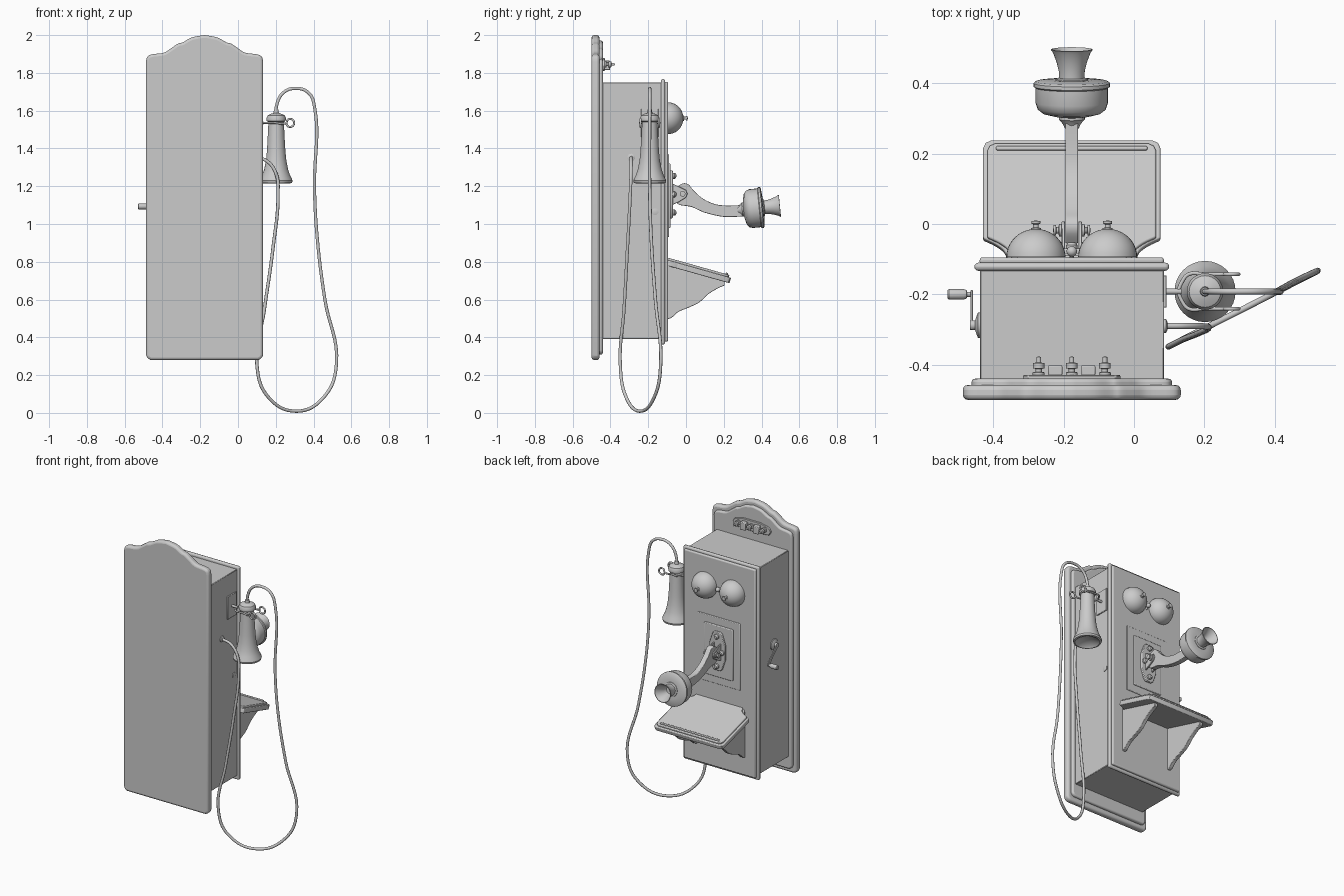
import bpy, bmesh, math
from mathutils import Vector, Matrix

CX = -0.177  # centre line of the cabinet
AX = {'xz': lambda a, b, t: (a, t, b), 'yz': lambda a, b, t: (t, a, b), 'xy': lambda a, b, t: (a, b, t)}


def finish(name, bm, bevel=0.0, seg=3, angle=35):
    bmesh.ops.remove_doubles(bm, verts=bm.verts, dist=1e-5)
    bmesh.ops.recalc_face_normals(bm, faces=bm.faces)
    me = bpy.data.meshes.new(name)
    bm.to_mesh(me)
    bm.free()
    ob = bpy.data.objects.new(name, me)
    bpy.context.collection.objects.link(ob)
    if bevel:
        m = ob.modifiers.new("bevel", 'BEVEL')
        m.width, m.segments, m.limit_method, m.angle_limit = bevel, seg, 'ANGLE', math.radians(40)
    bpy.ops.object.select_all(action='DESELECT')
    ob.select_set(True)
    bpy.context.view_layer.objects.active = ob
    bpy.ops.object.shade_smooth_by_angle(angle=math.radians(angle))
    return ob


def prism(name, pts, plane, lo, hi, bevel=0.0, seg=3):
    bm = bmesh.new()
    a, b = [[bm.verts.new(AX[plane](p[0], p[1], t)) for p in pts] for t in (lo, hi)]
    bm.faces.new(a)
    bm.faces.new(b)
    for i in range(len(pts)):
        j = (i + 1) % len(pts)
        bm.faces.new((a[i], a[j], b[j], b[i]))
    return finish(name, bm, bevel, seg)


def box(name, x, y, z, bevel=0.0, seg=3):
    return prism(name, [(x[0], z[0]), (x[1], z[0]), (x[1], z[1]), (x[0], z[1])], 'xz', y[0], y[1], bevel, seg)


def lathe(name, prof, origin, axis, n=32):
    bm = bmesh.new()
    m = Matrix.Translation(origin) @ Vector(axis).to_track_quat('Z', 'Y').to_matrix().to_4x4()
    rings = [[bm.verts.new(m @ Vector((r * math.cos(2 * math.pi * k / n), r * math.sin(2 * math.pi * k / n), h)))
              for k in range(n)] for r, h in prof]
    for p, q in zip(rings, rings[1:]):
        for k in range(n):
            bm.faces.new((p[k], p[(k + 1) % n], q[(k + 1) % n], q[k]))
    bmesh.ops.dissolve_degenerate(bm, dist=1e-5, edges=bm.edges)
    return finish(name, bm)


def rod(name, a, b, r, n=20):
    d = Vector(b) - Vector(a)
    return lathe(name, [(0, 0), (r, 0), (r, d.length), (0, d.length)], a, d, n)


def tube(name, pts, r, res=8):
    cu = bpy.data.curves.new(name, 'CURVE')
    cu.dimensions, cu.bevel_depth, cu.bevel_resolution = '3D', r, 3
    cu.resolution_u, cu.use_fill_caps = res, True
    s = cu.splines.new('BEZIER')
    s.bezier_points.add(len(pts) - 1)
    for bp, p in zip(s.bezier_points, pts):
        bp.co = p
        bp.handle_left_type = bp.handle_right_type = 'AUTO'
    ob = bpy.data.objects.new(name, cu)
    bpy.context.collection.objects.link(ob)
    bpy.ops.object.select_all(action='DESELECT')
    ob.select_set(True)
    bpy.context.view_layer.objects.active = ob
    bpy.ops.object.convert(target='MESH')
    return ob


def smooth(pts, n=5):
    v = [Vector(p) for p in pts]
    v = [v[0]] + v + [v[-1]]
    out = []
    for p0, p1, p2, p3 in zip(v, v[1:], v[2:], v[3:]):
        for k in range(n):
            t = k / n
            out.append(0.5 * (2 * p1 + (p2 - p0) * t + (2 * p0 - 5 * p1 + 4 * p2 - p3) * t * t
                              + (3 * p1 - p0 - 3 * p2 + p3) * t ** 3))
    return out + [v[-1]]


# backboard: scalloped crest, stepped in two layers
half = smooth([(0.31, 1.86), (0.303, 1.885), (0.28, 1.898), (0.215, 1.907), (0.175, 1.932), (0.14, 1.955),
               (0.115, 1.962), (0.066, 1.988), (0, 2.0)], 4)
half = [Vector((0.285, 0.28)), Vector((0.303, 0.288)), Vector((0.31, 0.306))] + half
outline = [(CX + p.x, p.y) for p in half] + [(CX - p.x, p.y) for p in half[-2::-1]]
prism("backboard", outline, 'xz', -0.5, -0.458, 0.014)
inner = [(CX + (x - CX) * 0.92, 1.14 + (z - 1.14) * 0.966) for x, z in outline]
prism("backboard_raised_layer", inner, 'xz', -0.47, -0.44, 0.01)

# cabinet and door
box("cabinet", (-0.438, 0.086), (-0.45, -0.125), (0.39, 1.75), 0.003, 1)
box("door", (CX - 0.277, CX + 0.277), (-0.133, -0.11), (0.362, 1.768), 0.011)
box("door_raised_layer", (CX - 0.262, CX + 0.262), (-0.115, -0.095), (0.378, 1.752), 0.008)

# bells with centre knobs, and the clapper between them
dome = [(0.084 * math.cos(t * math.pi / 20), 0.08 * math.sin(t * math.pi / 20)) for t in range(11)]
for side, s in (("left", -1), ("right", 1)):
    o = (CX + s * 0.102, -0.094, 1.56)
    lathe(f"bell_{side}", [(0, 0)] + dome, o, (0, 1, 0))
    lathe(f"bell_knob_{side}", [(0.014, 0.075), (0.014, 0.082), (0.008, 0.084), (0.008, 0.093), (0.013, 0.095),
                                (0.013, 0.102), (0, 0.104)], o, (0, 1, 0), 16)
rod("clapper_rod", (CX, -0.1, 1.54), (CX, -0.075, 1.56), 0.006)
lathe("clapper", [(0.015 * math.sin(t * math.pi / 8), -0.015 * math.cos(t * math.pi / 8)) for t in range(9)],
      (CX, -0.078, 1.56), (0, 0, 1), 16)

# stepped wooden panel behind the transmitter
box("transmitter_panel", (CX - 0.155, CX + 0.155), (-0.1, -0.09), (0.93, 1.37), 0.004, 2)
box("transmitter_panel_inner", (CX - 0.105, CX + 0.105), (-0.095, -0.082), (0.98, 1.32), 0.005, 2)

# metal mount, cheeks, bolts
mount = [(0.022, -0.127), (0.034, -0.115), (0.056, -0.05), (0.056, 0.05), (0.034, 0.115), (0.022, 0.127)]
prism("mount_plate", [(CX + x, 1.157 + z) for x, z in mount] + [(CX - x, 1.157 + z) for x, z in mount[::-1]],
      'xz', -0.09, -0.07, 0.004, 2)
for i, (dx, z) in enumerate(((0, 1.255), (0, 1.06), (-0.038, 1.157), (0.038, 1.157))):
    lathe(f"mount_bolt_{i}", [(0.016, 0), (0.016, 0.012), (0.01, 0.02), (0, 0.021)], (CX + dx, -0.072, z), (0, 1, 0), 12)
cheek = [(-0.075, 1.1), (-0.04, 1.115), (0.0, 1.14), (0.008, 1.16), (0.0, 1.18), (-0.04, 1.2), (-0.075, 1.215)]
for i, s in enumerate((-1, 1)):
    x = CX + s * 0.024
    prism(f"mount_cheek_{i}", cheek, 'yz', x - 0.005, x + 0.005, 0.002, 1)
    lathe(f"pivot_nut_{i}", [(0.018, 0), (0.018, 0.008), (0.009, 0.01), (0.009, 0.016), (0.015, 0.017),
                             (0.015, 0.024), (0, 0.025)], (CX + s * 0.028, -0.018, 1.16), (s, 0, 0), 16)

# curved arm
arm = smooth([(-0.055, 1.19), (-0.02, 1.214), (0.012, 1.21), (0.045, 1.172), (0.1, 1.128), (0.18, 1.1), (0.3, 1.1)]) \
    + smooth([(0.3, 1.04), (0.2, 1.038), (0.1, 1.06), (0.03, 1.09), (-0.03, 1.1), (-0.055, 1.115)])
prism("arm", arm, 'yz', CX - 0.018, CX + 0.018, 0.009)

# transmitter shell and mouthpiece, tilted slightly up
o, ax = (CX, 0.36, 1.083), (0, 1, 0.1)
lathe("transmitter", [(0, -0.09), (0.02, -0.088), (0.026, -0.075), (0.037, -0.063), (0.037, -0.056), (0.05, -0.054),
                      (0.082, -0.046), (0.097, -0.034), (0.103, -0.015), (0.103, 0.027), (0.109, 0.031),
                      (0.109, 0.041), (0.102, 0.046), (0.06, 0.05), (0, 0.05)], o, ax)
lathe("mouthpiece", [(0.048, 0.045), (0.046, 0.053), (0.036, 0.056), (0.037, 0.075), (0.043, 0.1), (0.053, 0.127),
                     (0.06, 0.137), (0.056, 0.138), (0.045, 0.12), (0.03, 0.085), (0.025, 0.06), (0, 0.058)], o, ax)

# sloping writing shelf: moulded rim, top and pencil stop
tilt = Matrix.Translation((CX, -0.097, 0.822)) @ Matrix.Rotation(math.radians(-15.7), 4, 'X')


def shelf(name, w, l, lo, hi, bevel):
    h = smooth([(w - 0.07, 0), (w - 0.06, 0.025), (w - 0.035, 0.045), (w, 0.062)], 4) + \
        [(w, l - 0.022), (w - 0.007, l - 0.007), (w - 0.022, l)]
    prism(name, list(h) + [(-p[0], p[1]) for p in h[::-1]], 'xy', lo, hi, bevel).matrix_world = tilt


shelf("shelf_rim", 0.252, 0.352, -0.042, -0.012, 0.011)
shelf("shelf_top", 0.24, 0.34, -0.02, 0.0, 0.006)
box("pencil_stop", (-0.215, 0.215), (0.318, 0.33), (-0.005, 0.008), 0.004, 2).matrix_world = tilt
bracket = [(-0.1, 0.79), (0.205, 0.703)] + smooth([(0.205, 0.675), (0.17, 0.66), (0.12, 0.63), (0.07, 0.585),
                                                   (0.02, 0.56), (-0.04, 0.535), (-0.075, 0.505), (-0.1, 0.495)])
for i, s in enumerate((-1, 1)):
    x = CX + s * 0.175
    prism(f"shelf_bracket_{i}", bracket, 'yz', x - 0.012, x + 0.012, 0.003, 2)

# wire terminals on the backboard crest
base = [(0.14, 0), (0.125, 0.025), (0.06, 0.04), (-0.06, 0.04), (-0.125, 0.025),
        (-0.14, 0), (-0.125, -0.025), (-0.06, -0.03), (0.06, -0.03), (0.125, -0.025)]
prism("terminal_base", [(CX + x, 1.84 + z) for x, z in base], 'xz', -0.442, -0.43, 0.003, 1)
for i in range(-1, 2):
    lathe(f"terminal_{i + 1}", [(0.017, 0), (0.017, 0.01), (0.009, 0.011), (0.009, 0.02), (0.016, 0.021), (0.016, 0.036),
                                (0.007, 0.038), (0.007, 0.054), (0, 0.055)], (CX + i * 0.094, -0.432, 1.845), (0, 1, 0), 12)
for i, s in enumerate((-1, 1)):
    box(f"terminal_block_{i}", (CX + s * 0.047 - 0.02, CX + s * 0.047 + 0.02), (-0.432, -0.402), (1.815, 1.865), 0.004, 2)

# crank on the left side
lathe("crank_hub", [(0, 0), (0.036, 0), (0.036, 0.008), (0.02, 0.014), (0.014, 0.016), (0.014, 0.03), (0, 0.031)],
      (-0.436, -0.288, 1.19), (-1, 0, 0), 24)
crank = smooth([(-0.3, 1.2), (-0.282, 1.2), (-0.245, 1.16), (-0.215, 1.13), (-0.188, 1.098), (-0.195, 1.083)], 3) \
    + smooth([(-0.21, 1.085), (-0.23, 1.115), (-0.262, 1.145), (-0.298, 1.178)], 3)
prism("crank_arm", crank, 'yz', -0.465, -0.458, 0.002, 1)
lathe("crank_handle", [(0.007, 0), (0.007, 0.015), (0.012, 0.016), (0.015, 0.025), (0.015, 0.066), (0.012, 0.07), (0, 0.07)],
      (-0.46, -0.2, 1.093), (-1, 0, 0), 20)

# lock and switch-hook plate on the right side
lathe("lock", [(0.018, 0), (0.018, 0.005), (0.01, 0.007), (0, 0.007)], (0.085, -0.164, 1.065), (1, 0, 0), 20)
box("hook_plate", (0.084, 0.093), (-0.238, -0.146), (1.46, 1.61), 0.002, 1)

# forked hook with curled ends
rod("hook_stem", (0.085, -0.192, 1.535), (0.135, -0.192, 1.535), 0.008)
for i, y in enumerate((-0.143, -0.241)):
    m = (y - 0.192) / 2
    curl = [(0.276 - 0.021 * math.cos(t), y, 1.535 + 0.021 * math.sin(t))
            for t in [k * math.pi / 4 for k in range(9)]]
    tube(f"hook_prong_{i}", [(0.125, -0.192, 1.535), (0.135, m, 1.535), (0.155, y, 1.535), (0.2, y, 1.535)] + curl,
         0.0055, 4)

# receiver with hollow ear cup
lathe("receiver", [(0, 0.025), (0.03, 0.022), (0.066, 0.008), (0.074, 0), (0.084, 0.003), (0.087, 0.014), (0.082, 0.027),
                   (0.073, 0.045), (0.063, 0.075), (0.054, 0.12), (0.049, 0.17), (0.046, 0.22), (0.042, 0.3),
                   (0.041, 0.325), (0.05, 0.33), (0.052, 0.345), (0.045, 0.36), (0.026, 0.369), (0.014, 0.372),
                   (0.012, 0.39), (0, 0.391)], (0.202, -0.192, 1.215), (0, 0, 1))

# hanging cord
tube("cord", [(0.202, -0.192, 1.58), (0.205, -0.192, 1.63), (0.24, -0.192, 1.695), (0.305, -0.192, 1.718),
              (0.375, -0.192, 1.693), (0.405, -0.192, 1.62), (0.405, -0.192, 1.18), (0.42, -0.184, 0.92),
              (0.46, -0.162, 0.6), (0.521, -0.134, 0.257), (0.46, -0.165, 0.09), (0.31, -0.242, 0.009),
              (0.155, -0.32, 0.09), (0.1, -0.348, 0.257), (0.14, -0.328, 0.55), (0.185, -0.31, 0.87),
              (0.212, -0.295, 1.16), (0.2, -0.291, 1.27), (0.15, -0.29, 1.335), (0.085, -0.29, 1.352)], 0.0088, 8)
lathe("cord_grommet", [(0.02, 0), (0.02, 0.006), (0.012, 0.01), (0, 0.01)], (0.085, -0.29, 1.352), (1, 0, 0), 16)
